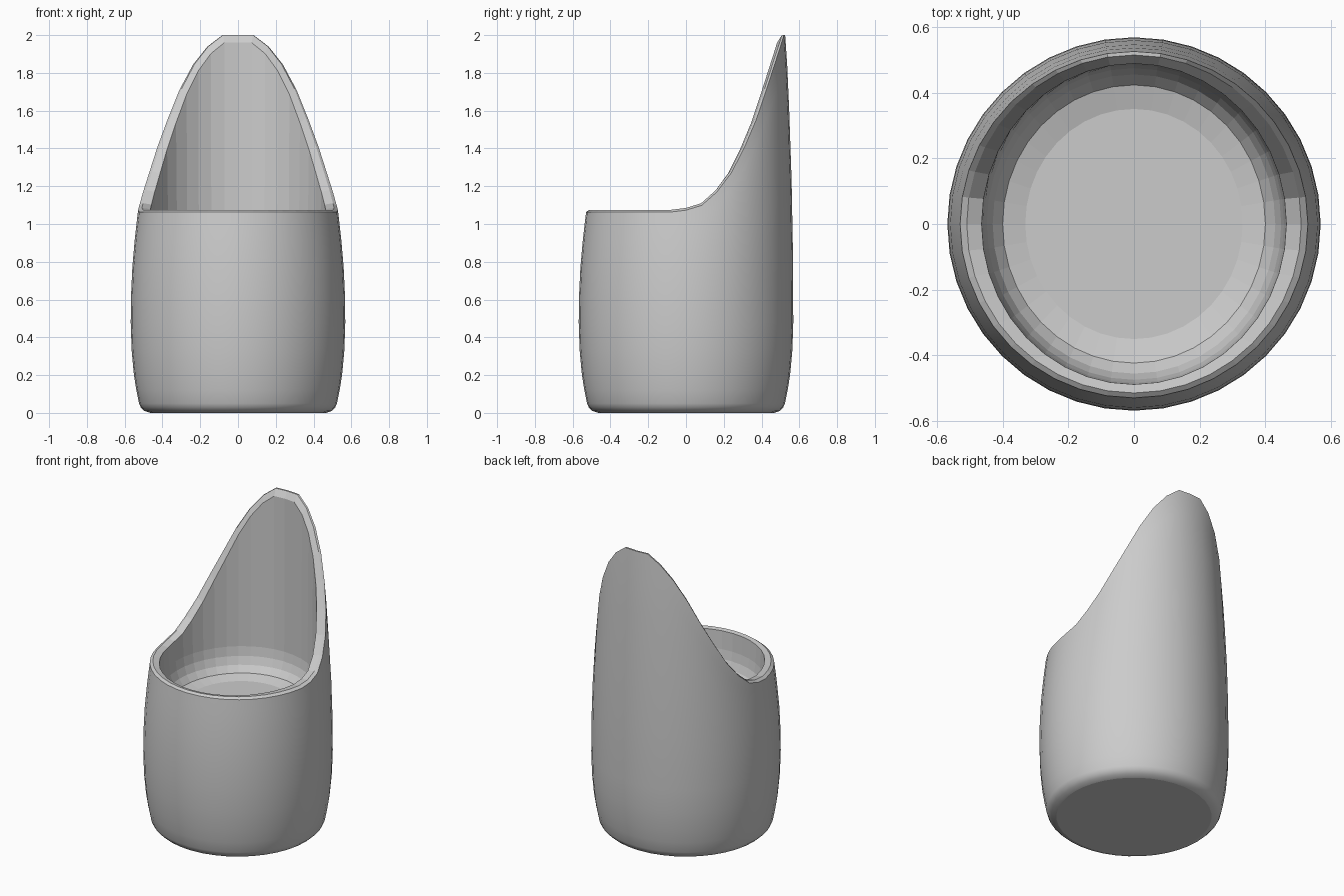
import bpy, bmesh, math

if "Cube" in bpy.data.objects:
    bpy.data.objects.remove(bpy.data.objects["Cube"])

SEGMENTS = 40
LOW, HIGH = 1.075, 2.0
# rim height every 9 degrees, from the side (y = 0) to the middle of the back
RIM = [1.085, 1.11, 1.18, 1.28, 1.415, 1.56, 1.715, 1.845, 1.94, 2.0, 2.0]


def rim_height(i):
    k = i % SEGMENTS
    if k > SEGMENTS // 2:
        return LOW
    return RIM[min(k, SEGMENTS // 2 - k)]


def section(h):
    """Wall section for a given rim height: (radius, z, x scale)."""
    t = (h - LOW) / (HIGH - LOW)
    pts = [(0.465, 0.0, 1), (0.495, 0.01, 1), (0.515, 0.03, 1), (0.524, 0.05, 1),
           (0.538, 0.12, 1), (0.551, 0.2, 1), (0.563, 0.33, 1), (0.568, 0.48, 1)]
    # upper outer wall stretches up to the rim
    for f, r in [(0.25, 0.566), (0.5, 0.559), (0.75, 0.546), (0.9, 0.536)]:
        pts.append((r, 0.48 + f * (h - 0.012 - 0.48), 1))
    # rounded rim
    pts += [(0.529 - 0.004 * t, h - 0.012 * (1 - t), 1),
            (0.514, h, 0.99),
            (0.488, h - 0.006 - 0.034 * t, 0.95)]
    # inner wall, fillet and floor edge
    pts += [(0.483, 0.95, 0.945), (0.474, 0.89, 0.945), (0.455, 0.84, 0.945),
            (0.423, 0.80, 0.945), (0.35, 0.78, 0.945)]
    return pts


# scoop-backed cup
bm = bmesh.new()
columns = []
for i in range(SEGMENTS):
    a = 2 * math.pi * i / SEGMENTS
    columns.append([bm.verts.new((r * sx * math.cos(a), r * math.sin(a), z))
                    for r, z, sx in section(rim_height(i))])

OUTER_BANDS = 12
for i in range(SEGMENTS):
    c, n = columns[i], columns[(i + 1) % SEGMENTS]
    for j in range(len(c) - 1):
        f = bm.faces.new((c[j], n[j], n[j + 1], c[j + 1]))
        f.smooth = j < OUTER_BANDS

# base and inner floor
bm.faces.new([c[0] for c in reversed(columns)])
bm.faces.new([c[-1] for c in columns])
bmesh.ops.recalc_face_normals(bm, faces=bm.faces[:])

mesh = bpy.data.meshes.new("scoop_cup")
bm.to_mesh(mesh)
bm.free()
cup = bpy.data.objects.new("scoop_cup", mesh)
bpy.context.collection.objects.link(cup)
